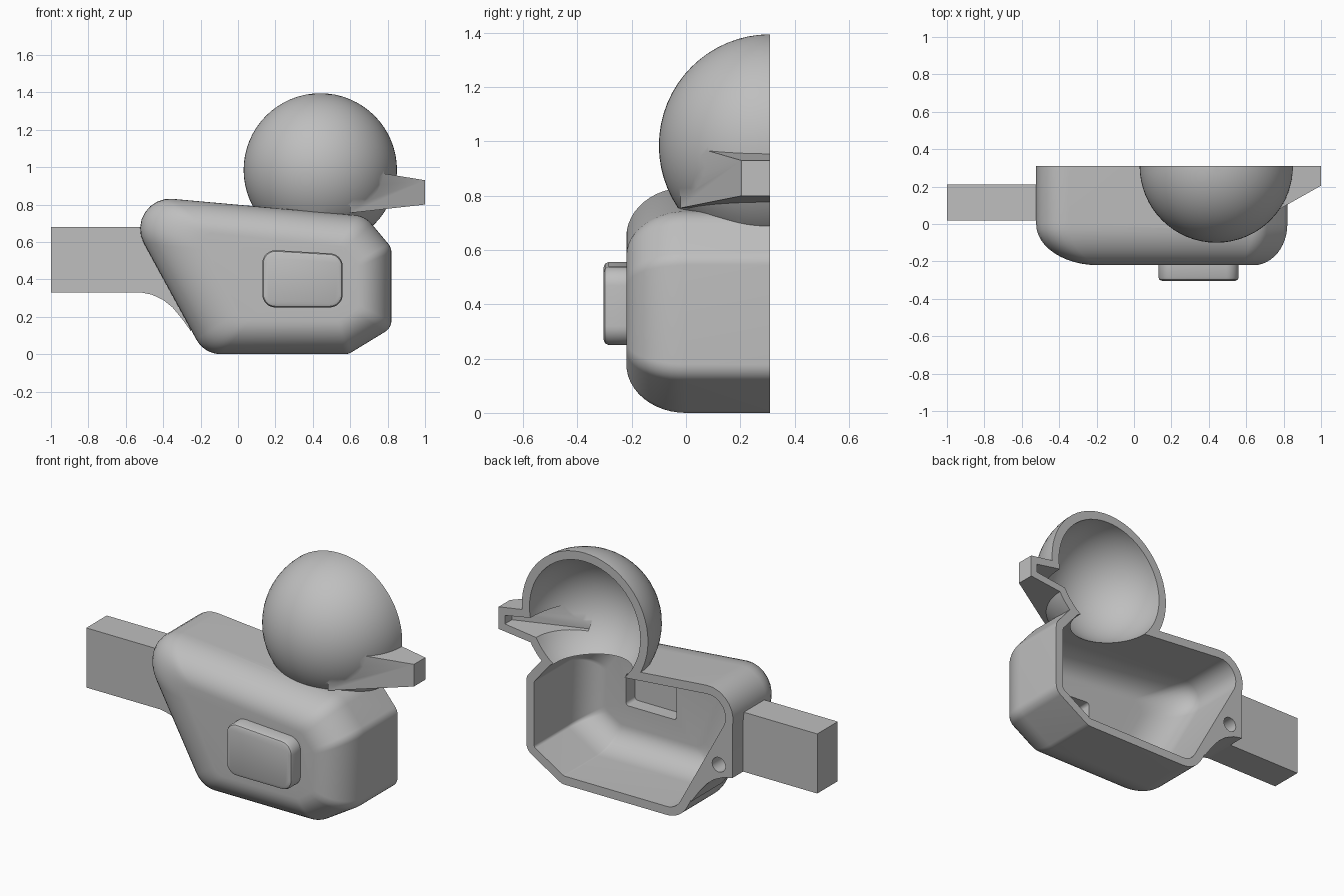
import bpy
import bmesh
import math
from mathutils import Vector, Matrix

if "Cube" in bpy.data.objects:
    bpy.data.objects.remove(bpy.data.objects["Cube"])

CUT_Y = 0.31      # plane where the half shell is open
BEYOND = 0.45     # solids run past the cut plane, then are trimmed
WALL = 0.05

grey = bpy.data.materials.new("plain_grey")
grey.diffuse_color = (0.52, 0.52, 0.52, 1)
grey.use_nodes = True
grey.node_tree.nodes["Principled BSDF"].inputs["Base Color"].default_value = (0.52, 0.52, 0.52, 1)


def finish(name, bm):
    bmesh.ops.recalc_face_normals(bm, faces=bm.faces)
    mesh = bpy.data.meshes.new(name)
    bm.to_mesh(mesh)
    bm.free()
    mesh.materials.append(grey)
    obj = bpy.data.objects.new(name, mesh)
    bpy.context.collection.objects.link(obj)
    return obj


def rounded(corners, inset=0.0, steps=8):
    """Round polygon corners (x, z, radius); inset keeps the arc centres."""
    pts = []
    for i, (x, z, r) in enumerate(corners):
        p = Vector((x, z))
        a = (Vector(corners[i - 1][:2]) - p).normalized()
        b = (Vector(corners[(i + 1) % len(corners)][:2]) - p).normalized()
        half = a.angle(b) / 2
        centre = p + (a + b).normalized() * r / math.sin(half)
        start = p + a * r / math.tan(half) - centre
        end = p + b * r / math.tan(half) - centre
        for k in range(steps + 1):
            d = start.slerp(end, k / steps).normalized()
            pts.append(centre + d * (r - inset))
    return pts


def loft(name, rings):
    """Skin rings given as (points, y) and cap both ends."""
    bm = bmesh.new()
    loops = [[bm.verts.new((p[0], y, p[1])) for p in pts] for pts, y in rings]
    for lo, hi in zip(loops, loops[1:]):
        for i in range(len(lo)):
            bm.faces.new((lo[i - 1], lo[i], hi[i], hi[i - 1]))
    bm.faces.new(loops[0])
    bm.faces.new(loops[-1])
    return finish(name, bm)


def pillow(name, outer, face, edge_y, face_y, steps):
    """Prism whose front edge rolls over from outer outline to face outline."""
    rings = [(outer, BEYOND)]
    for k in range(steps + 1):
        a = math.pi / 2 * k / steps
        ring = [o.lerp(f, 1 - math.cos(a)) for o, f in zip(outer, face)]
        rings.append((ring, edge_y + (face_y - edge_y) * math.sin(a)))
    return loft(name, rings)


def sphere(name, radius):
    bm = bmesh.new()
    bmesh.ops.create_uvsphere(bm, u_segments=64, v_segments=32, radius=radius,
                              matrix=Matrix.Translation((0.44, CUT_Y, 0.985)))
    return finish(name, bm)


def box(name, lo, hi):
    lo, hi = Vector(lo), Vector(hi)
    bm = bmesh.new()
    bmesh.ops.create_cube(bm, size=1, matrix=Matrix.Translation((lo + hi) / 2)
                          @ Matrix.Diagonal((*(hi - lo), 1)))
    return finish(name, bm)


def beak(name, inset, tip_x):
    """Tapered block, mirrored about the cut plane."""
    bm = bmesh.new()
    ends = []
    for x, half_w, z0, z1 in ((0.6, 0.33, 0.755, 0.995), (tip_x, 0.105, 0.80, 0.93)):
        w, z0, z1 = half_w - inset, z0 + inset, z1 - inset
        ends.append([bm.verts.new((x, CUT_Y + s * w, z))
                     for s, z in ((-1, z0), (1, z0), (1, z1), (-1, z1))])
    for i in range(4):
        bm.faces.new((ends[0][i - 1], ends[0][i], ends[1][i], ends[1][i - 1]))
    bm.faces.new(ends[0])
    bm.faces.new(ends[1])
    return finish(name, bm)


def combine(target, other, operation):
    mod = target.modifiers.new(operation, 'BOOLEAN')
    mod.operation = operation
    mod.solver = 'EXACT'
    mod.object = other
    graph = bpy.context.evaluated_depsgraph_get()
    graph.update()
    mesh = bpy.data.meshes.new_from_object(target.evaluated_get(graph))
    target.modifiers.clear()
    target.data = mesh
    bpy.data.objects.remove(other)


# Outlines of the body and its flat side, starting at the tail
outline = [(-0.647, 0.857, 0.16), (-0.18, 0.0, 0.15), (0.59, 0.0, 0.07),
           (0.82, 0.14, 0.07), (0.82, 0.57, 0.07), (0.68, 0.738, 0.12)]
side = [(-0.24, 0.66, 0.06), (0.02, 0.18, 0.08), (0.54, 0.18, 0.04),
        (0.64, 0.24, 0.04), (0.64, 0.48, 0.04), (0.56, 0.575, 0.05)]
pad = [(0.13, 0.56, 0.07), (0.13, 0.25, 0.07), (0.56, 0.25, 0.07), (0.56, 0.535, 0.07)]

# Outer skin
shell = pillow("duck_shell", rounded(outline), rounded(side), 0.0, -0.22, 12)
side_pad = loft("side_pad", [(rounded(pad), -0.12), (rounded(pad), -0.285),
                             (rounded(pad, 0.006), -0.298), (rounded(pad, 0.02), -0.304)])
boss_outline = [(-0.518, 0.64), (-0.518, 0.33), (-0.46, 0.318), (-0.40, 0.29),
                (-0.35, 0.25), (-0.30, 0.19), (-0.25, 0.12), (-0.25, 0.40)]
tail_boss = loft("tail_boss", [(boss_outline, 0.02), (boss_outline, BEYOND)])
for part in (sphere("head", 0.41), beak("beak", 0, 1.0), side_pad, tail_boss):
    combine(shell, part, 'UNION')

# Hollow interior, pin hole and trim
hollow = pillow("body_hollow", rounded(outline, WALL), rounded(side), 0.0, -0.22 + WALL, 12)
pad_hollow = loft("pad_hollow", [(rounded(pad, WALL), -0.1), (rounded(pad, WALL), -0.255)])
ring = [(-0.43 + 0.043 * math.cos(t * math.pi / 12), 0.385 + 0.043 * math.sin(t * math.pi / 12))
        for t in range(24)]
pin_hole = loft("pin_hole", [(ring, 0.12), (ring, BEYOND + 0.1)])
trim = box("trim", (-2, CUT_Y, -1), (2, 2, 3))
for part in (hollow, sphere("head_hollow", 0.36), beak("beak_hollow", 0.04, 0.96),
             pad_hollow, pin_hole, trim):
    combine(shell, part, 'DIFFERENCE')

# Tail tab
tab = box("tail_tab", (-1.0, 0.02, 0.33), (-0.49, 0.21, 0.68))

for obj in (shell, tab):
    bpy.ops.object.select_all(action='DESELECT')
    obj.select_set(True)
    bpy.context.view_layer.objects.active = obj
    bpy.ops.object.shade_smooth_by_angle(angle=math.radians(28))
